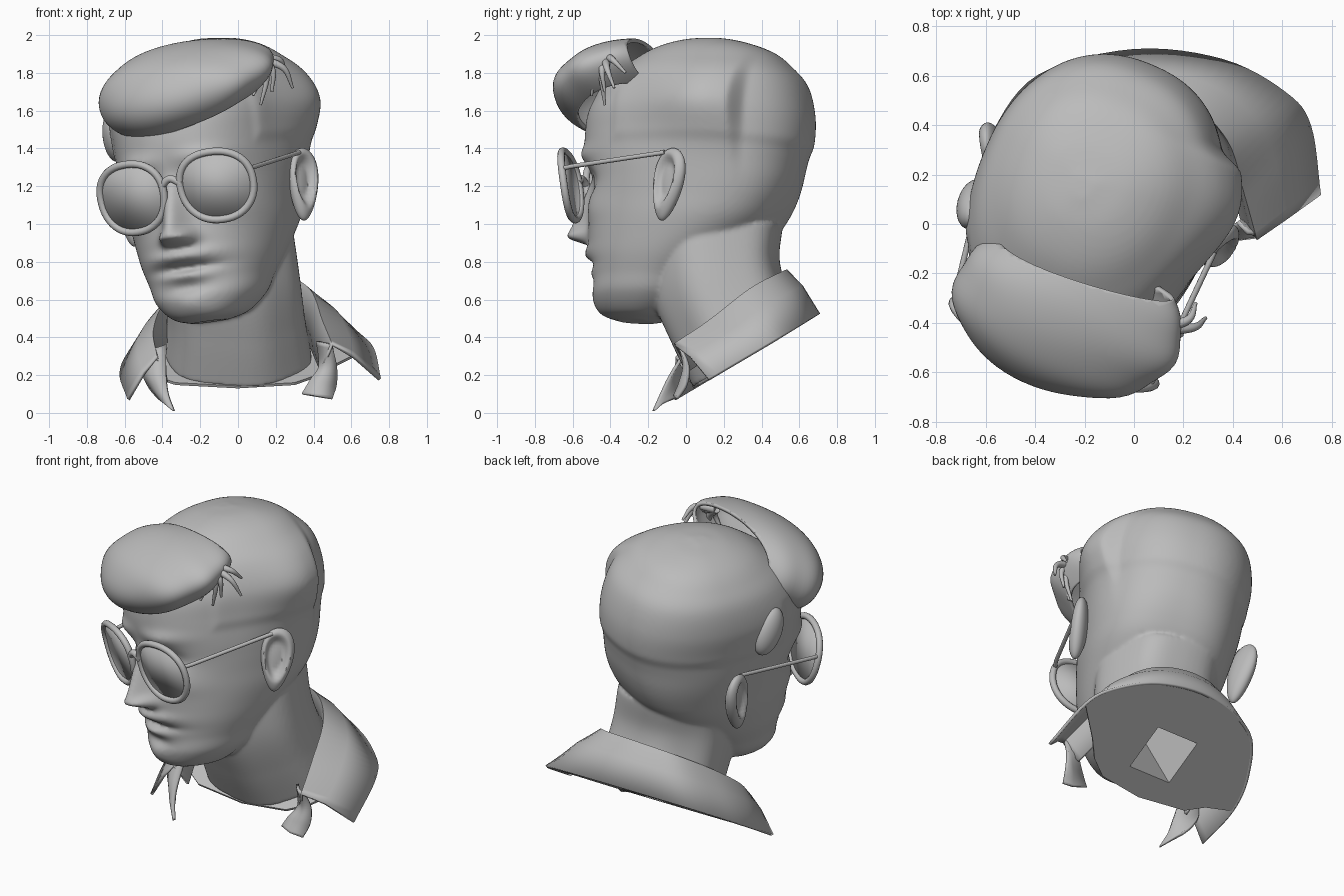
import bpy, bmesh, math
from mathutils import Vector, Matrix

default = bpy.data.objects.get("Cube")
if default:
    bpy.data.objects.remove(default, do_unlink=True)

clay = bpy.data.materials.new("grey_clay")
clay.use_nodes = True
GREY = (0.5, 0.5, 0.5, 1)
clay.diffuse_color = GREY
clay.node_tree.nodes["Principled BSDF"].inputs["Base Color"].default_value = GREY

# The head is turned and tilted; its parts are modelled upright and placed by this matrix
HEAD = (Matrix.Translation((-0.13, 0.08, 1.3)) @ Matrix.Rotation(math.radians(-23), 4, 'Z')
        @ Matrix.Rotation(math.radians(-8), 4, 'Y') @ Matrix.Translation((0, 0, -1.3)))
meshes = []


def spline(points, steps):
    """Smooth curve through points of any dimension."""
    p = [Vector(q) for q in points]
    p = [2 * p[0] - p[1]] + p + [2 * p[-1] - p[-2]]
    out = []
    for a, b, c, d in zip(p, p[1:], p[2:], p[3:]):
        for i in range(steps):
            t = i / steps
            out.append(b + (c - a) * (t / 2) + (2 * a - 5 * b + 4 * c - d) * (t * t / 2)
                       + (3 * b - a - 3 * c + d) * (t ** 3 / 2))
    return out + [p[-2]]


def finish(name, bm, matrix=None):
    bmesh.ops.recalc_face_normals(bm, faces=bm.faces)
    me = bpy.data.meshes.new(name)
    bm.to_mesh(me)
    bm.free()
    me.materials.append(clay)
    ob = bpy.data.objects.new(name, me)
    if matrix:
        ob.matrix_world = matrix
    bpy.context.collection.objects.link(ob)
    meshes.append(ob)
    return ob


def loft(name, bodies, closed=True):
    """Skin each body's stack of rings; closed rings get end caps."""
    bm = bmesh.new()
    for rings in bodies:
        rows = [[bm.verts.new(p) for p in ring] for ring in rings]
        n = len(rows[0])
        for low, high in zip(rows, rows[1:]):
            for i in range(n if closed else n - 1):
                j = (i + 1) % n
                bm.faces.new((low[i], low[j], high[j], high[i]))
        if closed:
            bm.faces.new(rows[0])
            bm.faces.new(rows[-1])
    return finish(name, bm)


def thicken(ob, amount):
    mod = ob.modifiers.new("thickness", 'SOLIDIFY')
    mod.thickness = amount
    mod.offset = 0


def tube(name, points, radius, cyclic=False, matrix=None, taper=False):
    cu = bpy.data.curves.new(name, 'CURVE')
    cu.dimensions = '3D'
    cu.bevel_depth = radius
    cu.bevel_resolution = 3
    cu.use_fill_caps = True
    sp = cu.splines.new('POLY')
    sp.points.add(len(points) - 1)
    for i, p in enumerate(points):
        sp.points[i].co = (*p, 1)
        sp.points[i].radius = 1 - 0.8 * i / len(points) if taper else 1
    sp.use_cyclic_u = cyclic
    cu.materials.append(clay)
    ob = bpy.data.objects.new(name, cu)
    if matrix:
        ob.matrix_world = matrix
    bpy.context.collection.objects.link(ob)


def step(v):
    v = max(0, min(1, v))
    return v * v * (3 - 2 * v)


def power(v, p):
    return math.copysign(abs(v) ** p, v)


# Head sections: height, reach to the front, reach to the back, half width
SECTIONS = [(.475, .42, -.24, .1), (.51, .51, -.12, .2), (.6, .55, 0, .29), (.7, .55, .08, .33),
            (.8, .57, .2, .37), (.9, .585, .33, .4), (1, .585, .43, .425), (1.1, .59, .49, .44),
            (1.2, .595, .53, .455), (1.3, .615, .555, .465), (1.45, .635, .585, .47),
            (1.6, .61, .58, .475), (1.75, .5, .535, .44), (1.85, .38, .45, .37),
            (1.92, .27, .36, .29), (1.965, .14, .22, .18), (1.985, .01, .07, .04)]
# Facial forms: side offset, height, spread across, spread up, amount forward
FORMS = [(.07, .925, .035, .035, .05), (.2, 1.34, .13, .045, .03), (.19, 1.2, .09, .06, -.055),
         (.19, 1.2, .05, .035, .03), (.28, 1.04, .1, .08, .02), (0, .825, .17, .035, .05),
         (0, .76, .16, .02, -.04), (0, .72, .13, .03, .03), (0, .655, .12, .03, -.02),
         (0, .57, .09, .06, .02)]


def sculpt(x, y, z):
    side = abs(x)
    push = sum(a * math.exp(-((side - cx) / sx) ** 2 - ((z - cz) / sz) ** 2)
               for cx, cz, sx, sz, a in FORMS)
    down = max(0, min(1, (1.25 - z) / 0.32))
    ridge = (0.02 + 0.145 * down) * step((1.29 - z) / 0.1) * step((z - 0.86) / 0.07)
    push += ridge * math.exp(-(side / (0.045 + 0.03 * down)) ** 2)
    y -= push * max(0, min(1, (-y - 0.15) / 0.2))
    # Slightly raised cap of hair, and a lobe ending in a parting on the left
    cap = step(min(z - 1.37, max(y + 0.37, z - 1.62)) / 0.07) * step((1.98 - z) / 0.2)
    lobe = step((0.39 - y) / 0.06) * step((y + 0.25) / 0.5) * math.exp(-((z - 1.6) / 0.23) ** 2)
    out = 1 + 0.02 * cap
    return HEAD @ Vector((x * out + 0.22 * lobe * max(0, x), y * out, z))


skull = []
for z, front, back, width in spline(SECTIONS, 8):
    mid = (back - front) / 2 + 0.04
    ring = []
    for i in range(256):
        a = math.tau * i / 256
        c, s = math.cos(a), math.sin(a)
        reach = back - mid if s > 0 else front + mid
        square = 0.87 - (0.14 * step((1.35 - z) / 0.3) if s > 0 else 0)
        ring.append(sculpt(power(c, square) * width, mid + power(s, 0.93) * reach, z))
    skull.append(ring)

# Neck leaning forward: centre, tilt, half width, half depth
neck = []
for x, y, z, tilt, rx, ry in spline([(0, .33, .305, 30.5, .39, .335), (-.01, .235, .5, 25, .365, .335),
                                     (-.035, .155, .73, 15, .36, .35), (-.07, .14, 1, 0, .355, .37)], 10):
    t = math.radians(tilt)
    ring = []
    for i in range(64):
        a = math.tau * i / 64
        cord = 1 + 0.02 * math.cos(6 * a + math.pi / 2)
        d = ry * power(math.sin(a), 0.9) * cord
        ring.append((x + rx * power(math.cos(a), 0.9) * cord, y + d * math.cos(t), z + d * math.sin(t)))
    neck.append(ring)

# Head and neck blended into one skin
head = loft("head_and_neck", [skull, neck])
blend = head.modifiers.new("blend", 'REMESH')
blend.mode = 'VOXEL'
blend.voxel_size = 0.012
blend.use_smooth_shade = True
soften = head.modifiers.new("soften", 'SMOOTH')
soften.iterations = 6

# Ears: flattened balls with a hollow bowl; the right one stands out more
for side, name, offset, flare in ((1, "left_ear", .49, 20), (-1, "right_ear", -.52, 28)):
    bm = bmesh.new()
    bmesh.ops.create_uvsphere(bm, u_segments=40, v_segments=28, radius=1)
    for v in bm.verts:
        r = math.hypot(v.co.y + 0.1, v.co.z - 0.1)
        if v.co.x * side > 0:
            v.co.x -= side * 0.9 * step((0.8 - r) / 0.4)
        v.co.y *= 0.8 + 0.25 * v.co.z
    place = (HEAD @ Matrix.Translation((offset, 0.025, 1.14))
             @ Matrix.Rotation(-side * math.radians(flare), 4, 'Z')
             @ Matrix.Rotation(math.radians(-10), 4, 'X') @ Matrix.Diagonal((.055, .12, .195, 1)))
    bm.transform(place)
    finish(name, bm)


# Glasses, wrapped slightly round the face
def on_glasses(x, z):
    return Vector((x + 0.025, -0.66 + 0.36 * x * x - 0.2 * (z - 1.17), z))


for side, name in ((1, "left"), (-1, "right")):
    rim = []
    for i in range(48):
        a = math.tau * i / 48
        c, s = math.cos(a), math.sin(a)
        x = 0.245 + 0.195 * power(c, 0.9) * (1 + 0.06 * s)
        rim.append(on_glasses(side * x, 1.165 + 0.18 * power(s, 0.9)))
    tube(name + "_rim", rim, 0.02, True, HEAD)
    bm = bmesh.new()
    bm.faces.new([bm.verts.new(p) for p in rim])
    thicken(finish(name + "_lens", bm, HEAD), 0.008)
    tube(name + "_temple", [on_glasses(side * 0.43, 1.23), Vector((side * 0.445 + 0.025, -0.54, 1.24)),
                            Vector((side * 0.5, 0, 1.31))], 0.012, False, HEAD)
tube("bridge", spline([on_glasses(x, z) for x, z in ((-.06, 1.2), (0, 1.235), (.06, 1.2))], 6),
     0.02, False, HEAD)

# Swept forelock: an open hollow shell tipped forward, thinner toward the left
bm = bmesh.new()
bmesh.ops.create_uvsphere(bm, u_segments=72, v_segments=48, radius=1)
for spot, normal in (((0, 0, -0.68), (0, 0, -1)), ((0, 0.62, 0), (0.12, 1, 0))):
    bmesh.ops.bisect_plane(bm, geom=bm.verts[:] + bm.edges[:] + bm.faces[:], plane_co=spot,
                           plane_no=normal, clear_outer=True)
for v in bm.verts:
    v.co *= 1 + 0.015 * math.sin(9 * v.co.y + 4 * v.co.x) * (1 - v.co.z ** 2)
    v.co.z *= 1 - 0.28 * v.co.x
bm.transform(Matrix.Translation((-0.265, -0.36, 1.735)) @ Matrix.Rotation(math.radians(-16), 4, 'Z')
             @ Matrix.Rotation(math.radians(-16), 4, 'Y') @ Matrix.Rotation(math.radians(20), 4, 'X')
             @ Matrix.Diagonal((.48, .33, .21, 1)))
thicken(finish("forelock", bm), 0.02)

# Loose strands at the end of the forelock
for x, y, z in ((.29, -.38, 1.72), (.18, -.43, 1.7), (.08, -.5, 1.68), (.12, -.43, 1.63), (.25, -.32, 1.8)):
    end = Vector((x, y, z))
    root = Vector((0.08, -0.42, 1.88))
    bend = (root + end) / 2 + Vector((0.05, -0.02, 0.03))
    tube("loose_strand", spline([root, bend, end], 8), 0.028, taper=True)

# Tuft of hair above the right ear, leaning forward
bm = bmesh.new()
bmesh.ops.create_uvsphere(bm, u_segments=32, v_segments=20, radius=1)
bm.transform(Matrix.Translation((-0.65, 0.08, 1.47)) @ Matrix.Rotation(math.radians(-15), 4, 'Z')
             @ Matrix.Rotation(math.radians(25), 4, 'X') @ Matrix.Diagonal((.065, .09, .15, 1)))
finish("side_tuft", bm)


# Shirt collar: fold line round the neck and hem lying on the slanted base
def on_base(x, y):
    return Vector((x, y, 0.59 * (y + 0.18)))


HEM = [on_base(x, y) for x, y in ((.75, .12), (.71, .4), (.61, .53), (.36, .66), (0, .7), (-.38, .6),
                                  (-.56, .38), (-.62, .17), (-.58, -.06))]
FOLD = [Vector(p) for p in ((.5, -.06, .36), (.45, .12, .48), (.38, .34, .65), (.22, .49, .73),
                            (-.04, .54, .75), (-.25, .49, .71), (-.39, .3, .58), (-.45, .1, .43),
                            (-.43, -.05, .29))]
middle = [f.lerp(h, 0.45) + Vector((0, 0, 0.02)) for f, h in zip(FOLD, HEM)]
stand = [f.lerp(Vector((0, 0.3, 0.3)), 0.12) - Vector((0, -0.03, 0.13)) for f in FOLD]
thicken(loft("collar", [[spline(r, 6) for r in (stand, FOLD, middle, HEM)]], closed=False), 0.018)

# Front plackets hanging below the collar
LAPELS = {"left_lapel": (((.5, -.04, .36), (.52, .01, .25), (.52, 0, .15), (.5, -.05, .075)),
                         ((.42, .01, .38), (.43, .01, .25), (.38, -.02, .17), (.34, -.03, .1))),
          "right_lapel": (((-.46, .02, .33), (-.5, 0, .22), (-.47, -.02, .14), (-.42, -.05, .08)),
                          ((-.38, .02, .36), (-.38, -.08, .2), (-.37, -.13, .1), (-.34, -.172, .01)))}
for name, (outer, inner) in LAPELS.items():
    rim = [(Vector(a) + Vector(b)) / 2 + Vector((0, -0.02, 0)) for a, b in zip(outer, inner)]
    thicken(loft(name, [[spline(r, 6) for r in (outer, rim, inner)]], closed=False), 0.018)

# Smooth shading with kept edges; the base below stays flat
bpy.ops.object.select_all(action='DESELECT')
for ob in meshes:
    ob.select_set(True)
bpy.context.view_layer.objects.active = head
bpy.ops.object.shade_smooth_by_angle(angle=math.radians(50))

# Flat slanted base, stopping short of the collar tips, with a deep square socket
edge = spline(HEM[1:-1], 6) + [on_base(x, y) for x, y in ((-.44, .13), (-.33, .07), (0, .04), (.3, .07),
                                                          (.42, .14), (.52, .24))]
up = Vector((0, -0.5, 0.86)) * 0.015
base = loft("base", [[edge, [p + up for p in edge]]])
bm = bmesh.new()
bmesh.ops.create_cube(bm, size=0.3, matrix=Matrix.Diagonal((1, 1, 2.8, 1)))
socket = finish("socket_cutter", bm,
                Matrix.Translation((0.03, 0.3, 0.3)) @ Matrix.Rotation(math.radians(30.5), 4, 'X'))
socket.hide_render = True
socket.display_type = 'WIRE'
for ob in (head, base):
    cut = ob.modifiers.new("socket", 'BOOLEAN')
    cut.object = socket
    cut.operation = 'DIFFERENCE'
